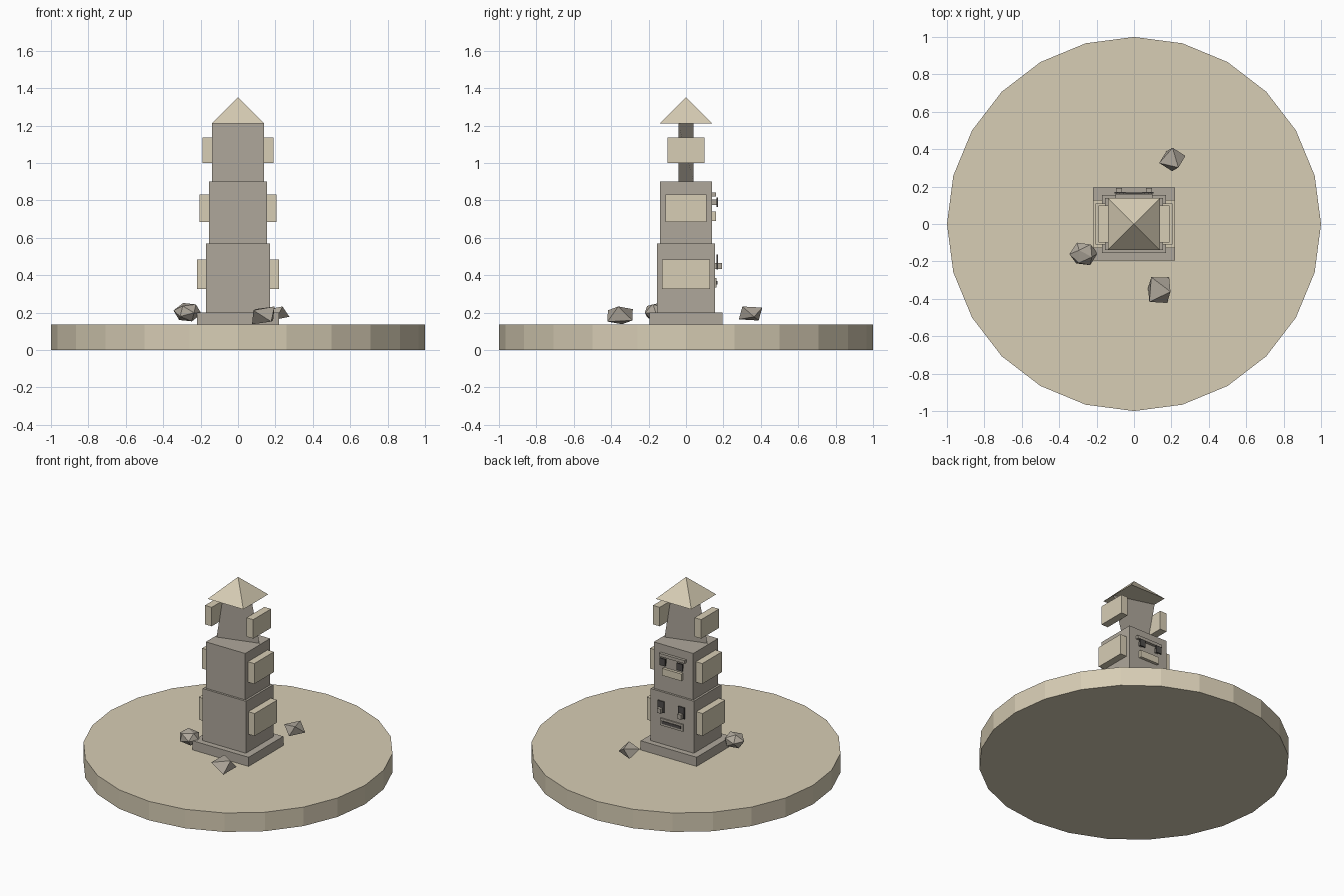
import bpy
import bmesh
from math import radians
from mathutils import Euler, Matrix, Vector

default = bpy.data.objects.get("Cube")
if default:
    bpy.data.objects.remove(default, do_unlink=True)


def material(name, r, g, b):
    m = bpy.data.materials.new(name)
    m.use_nodes = True
    m.diffuse_color = (r, g, b, 1)
    m.node_tree.nodes["Principled BSDF"].inputs["Base Color"].default_value = (r, g, b, 1)
    return m


SAND = material("sand", 0.68, 0.61, 0.46)
STONE = material("grey stone", 0.43, 0.39, 0.33)
DARK = material("dark stone", 0.08, 0.075, 0.07)


def finish(name, bm, mat):
    mesh = bpy.data.meshes.new(name)
    bm.to_mesh(mesh)
    bm.free()
    mesh.materials.append(mat)
    obj = bpy.data.objects.new(name, mesh)
    bpy.context.collection.objects.link(obj)
    return obj


def box(name, mat, x, y, z):
    """Box from (low, high) pairs on each axis."""
    bm = bmesh.new()
    bmesh.ops.create_cube(bm, size=1)
    spans = (x, y, z)
    for v in bm.verts:
        v.co = [(a + b) / 2 + c * (b - a) for c, (a, b) in zip(v.co, spans)]
    return finish(name, bm, mat)


def pair(name, mat, x, y, z):
    """Mirrored boxes on both sides of the model."""
    box("left_" + name, mat, x, y, z)
    box("right_" + name, mat, (-x[1], -x[0]), y, z)


def rock(name, kind, centre, size, turn):
    """Faceted stone, turned and then fitted to a size."""
    bm = bmesh.new()
    if kind == "round":
        bmesh.ops.create_icosphere(bm, subdivisions=1, radius=1)
    else:
        bmesh.ops.create_uvsphere(bm, u_segments=4, v_segments=2, radius=1)
    rot = Euler([radians(a) for a in turn]).to_matrix()
    bmesh.ops.transform(bm, matrix=rot.to_4x4(), verts=bm.verts)
    for i in range(3):
        low = min(v.co[i] for v in bm.verts)
        high = max(v.co[i] for v in bm.verts)
        for v in bm.verts:
            v.co[i] = centre[i] + ((v.co[i] - low) / (high - low) - 0.5) * size[i]
    finish(name, bm, STONE)


# Round ground slab
bm = bmesh.new()
bmesh.ops.create_cone(bm, cap_ends=True, segments=24, radius1=1, radius2=1,
                      depth=0.135, matrix=Matrix.Translation((0, 0, 0.0675)))
finish("ground_slab", bm, SAND)

# Plinth and stacked tiers
for name, hx, hy, low, high in (("plinth", 0.22, 0.195, 0.135, 0.2),
                                ("lower_tier", 0.17, 0.155, 0.2, 0.57),
                                ("middle_tier", 0.155, 0.14, 0.57, 0.9)):
    box(name, STONE, (-hx, hx), (-hy, hy), (low, high))

# Twisted top panel, made of a front and a back skin
bm = bmesh.new()
b1, b2 = Vector((-0.14, -0.04, 0.9)), Vector((0.14, 0.04, 0.9))
t1, t2 = Vector((-0.14, 0.04, 1.21)), Vector((0.14, -0.04, 1.21))
for skin in ((b1, b2, t2, t1), (b2, b1, t1, t2)):
    bm.faces.new([bm.verts.new(p) for p in skin])
finish("twisted_top_panel", bm, STONE)

# Pyramid roof
bm = bmesh.new()
bmesh.ops.create_cone(bm, cap_ends=True, segments=4, radius1=0.14 * 2 ** 0.5, radius2=0,
                      depth=0.14, matrix=Matrix.Translation((0, 0, 1.28))
                      @ Matrix.Rotation(radians(45), 4, "Z"))
bmesh.ops.remove_doubles(bm, verts=bm.verts, dist=0.0001)
finish("pyramid_roof", bm, SAND)

# Side blocks on each tier
pair("lower_side_block", SAND, (0.165, 0.22), (-0.127, 0.127), (0.325, 0.485))
pair("middle_side_block", SAND, (0.15, 0.205), (-0.11, 0.11), (0.685, 0.83))
pair("upper_side_block", SAND, (0.137, 0.19), (-0.1, 0.1), (1.0, 1.135))

# Middle face
box("middle_brow", STONE, (-0.1, 0.1), (0.139, 0.16), (0.82, 0.842))
pair("middle_eye_plate", DARK, (0.045, 0.09), (0.162, 0.17), (0.765, 0.815))
pair("middle_eye", STONE, (0.055, 0.08), (0.139, 0.165), (0.775, 0.805))
box("middle_mouth", SAND, (-0.075, 0.075), (0.139, 0.16), (0.69, 0.74))

# Lower face
pair("lower_eye_plate", DARK, (0.055, 0.105), (0.162, 0.17), (0.43, 0.51))
pair("lower_eye", STONE, (0.065, 0.095), (0.154, 0.192), (0.432, 0.465))
box("lower_mouth", STONE, (-0.09, 0.09), (0.154, 0.164), (0.335, 0.385))
box("lower_mouth_plate", DARK, (-0.075, 0.075), (0.163, 0.168), (0.35, 0.37))

# Loose rocks
rock("round_rock", "round", (-0.27, -0.16, 0.202), (0.15, 0.12, 0.098), (20, 35, 10))
rock("front_rock", "sharp", (0.135, -0.352, 0.185), (0.12, 0.135, 0.095), (35, 25, 50))
rock("back_rock", "sharp", (0.205, 0.345, 0.195), (0.14, 0.125, 0.075), (40, 20, 15))
